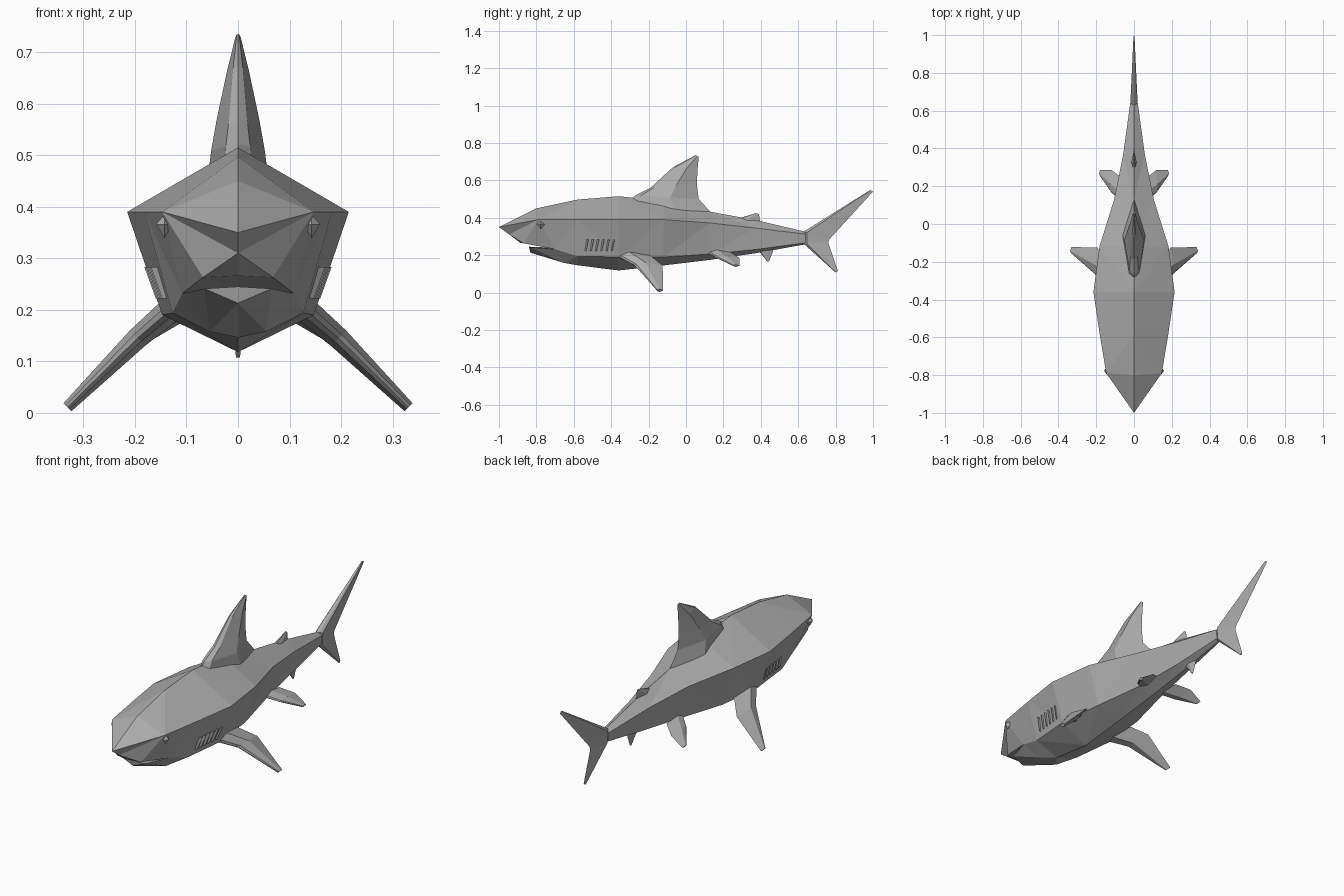
import bpy, bmesh
from mathutils import Vector

cube = bpy.data.objects.get("Cube")
if cube:
    bpy.data.objects.remove(cube, do_unlink=True)

# One flat grey for the whole animal
GREY = (0.42, 0.42, 0.42, 1)
grey = bpy.data.materials.new("shark grey")
grey.use_nodes = True
grey.diffuse_color = GREY
grey.node_tree.nodes["Principled BSDF"].inputs["Base Color"].default_value = GREY


def finish(name, bm, mirror=False):
    """Turn a bmesh into an object, mirrored across x = 0 if asked."""
    if mirror:
        geom = bm.verts[:] + bm.edges[:] + bm.faces[:]
        copy = bmesh.ops.duplicate(bm, geom=geom)["geom"]
        for v in copy:
            if isinstance(v, bmesh.types.BMVert):
                v.co.x *= -1
        bmesh.ops.remove_doubles(bm, verts=bm.verts[:], dist=0.0005)
    bmesh.ops.recalc_face_normals(bm, faces=bm.faces[:])
    me = bpy.data.meshes.new(name)
    bm.to_mesh(me)
    bm.free()
    me.materials.append(grey)
    ob = bpy.data.objects.new(name, me)
    bpy.context.collection.objects.link(ob)
    return ob


# Body: half rings of top, side edge, lower edge and keel
RINGS = [  # y, top z, side x, side z, lower x, lower z, keel z
    (-0.58, 0.497, 0.182, 0.39, 0.127, 0.194, 0.146),
    (-0.36, 0.515, 0.215, 0.39, 0.147, 0.190, 0.118),
    (-0.12, 0.490, 0.183, 0.39, 0.122, 0.190, 0.145),
    (0.13, 0.432, 0.105, 0.372, 0.070, 0.206, 0.175),
    (0.37, 0.388, 0.057, 0.345, 0.040, 0.230, 0.210),
    (0.64, 0.325, 0.020, 0.312, 0.014, 0.266, 0.258),
]
bm = bmesh.new()
rings = [[bm.verts.new(p) for p in ((0, y, zt), (w, y, zs), (wl, y, zl), (0, y, zb))]
         for y, zt, w, zs, wl, zl, zb in RINGS]
for a, b in zip(rings, rings[1:]):
    for i in range(3):
        bm.faces.new((a[i], a[i + 1], b[i + 1], b[i]))
bm.faces.new(rings[-1])

# Head: snout, lips, open mouth and jaw joined to the first ring
HEAD = {
    "tip": (0, -1, 0.35), "under": (0, -0.945, 0.31), "crown": (0, -0.80, 0.45),
    "brow": (0.147, -0.79, 0.39), "lip": (0, -0.885, 0.266), "lip_side": (0.068, -0.868, 0.263),
    "corner": (0.108, -0.70, 0.232), "jaw": (0, -0.84, 0.245), "jaw_side": (0.065, -0.832, 0.241),
    "chin": (0, -0.832, 0.213), "chin_side": (0.055, -0.65, 0.158), "throat": (0, -0.71, 0.243),
}
v = {k: bm.verts.new(p) for k, p in HEAD.items()}
v["top"], v["side"], v["low"], v["keel"] = rings[0]
for f in ("tip brow crown", "tip under brow", "under lip lip_side", "under lip_side brow",
          "brow lip_side corner", "crown brow side top", "brow corner low side",
          "lip throat corner lip_side", "jaw jaw_side corner throat", "jaw chin jaw_side",
          "jaw_side chin chin_side", "jaw_side chin_side corner", "corner chin_side low",
          "chin keel chin_side", "chin_side keel low"):
    bm.faces.new([v[k] for k in f.split()])
bmesh.ops.triangulate(bm, faces=bm.faces[:])
finish("body", bm, mirror=True)


def fin(name, sections, normal, bulge=0.4, mirror=False):
    """Loft diamond sections: (x, (lead y, z), (trail y, z), half thickness)."""
    n = Vector(normal).normalized()
    bm = bmesh.new()
    loops = []
    for x, lead, trail, t in sections:
        a, b = Vector((x, *lead)), Vector((x, *trail))
        m = a.lerp(b, bulge)
        front = a.lerp(b, bulge * 0.15)
        pts = (a, front + n * t * 0.45, m + n * t, b, m - n * t, front - n * t * 0.45)
        loops.append([bm.verts.new(p) for p in pts])
    for p, q in zip(loops, loops[1:]):
        for i in range(6):
            j = (i + 1) % 6
            bm.faces.new((p[i], p[j], q[j], q[i]))
    bm.faces.new(loops[0])
    bm.faces.new(loops[-1])
    finish(name, bm, mirror)


fin("dorsal_fin", [
    (0, (-0.31, 0.48), (0.14, 0.42), 0.060),
    (0, (-0.27, 0.52), (0.068, 0.50), 0.052),
    (0, (-0.19, 0.56), (0.058, 0.58), 0.041),
    (0, (-0.07, 0.67), (0.062, 0.66), 0.021),
    (0, (0.053, 0.735), (0.068, 0.725), 0.005)], (1, 0, 0), 0.55)
fin("second_dorsal_fin", [
    (0, (0.25, 0.385), (0.40, 0.35), 0.016),
    (0, (0.30, 0.402), (0.395, 0.385), 0.011),
    (0, (0.375, 0.425), (0.39, 0.42), 0.003)], (1, 0, 0))
fin("anal_fin", [
    (0, (0.37, 0.235), (0.47, 0.245), 0.014),
    (0, (0.40, 0.21), (0.465, 0.22), 0.010),
    (0, (0.435, 0.165), (0.445, 0.168), 0.003)], (1, 0, 0))
fin("tail_fin", [
    (0, (0.80, 0.107), (0.812, 0.115), 0.004),
    (0, (0.63, 0.26), (0.76, 0.268), 0.016),
    (0, (0.63, 0.326), (0.765, 0.283), 0.019),
    (0, (0.985, 0.548), (1.0, 0.54), 0.003)], (1, 0, 0), 0.12)
fin("pectoral_fins", [
    (0.125, (-0.385, 0.205), (-0.20, 0.205), 0.025),
    (0.195, (-0.275, 0.145), (-0.125, 0.145), 0.021),
    (0.331, (-0.155, 0.011), (-0.122, 0.011), 0.011)], (0.7, 0, 0.7), mirror=True)
fin("pelvic_fins", [
    (0.060, (0.115, 0.215), (0.24, 0.215), 0.016),
    (0.118, (0.165, 0.185), (0.285, 0.185), 0.013),
    (0.180, (0.255, 0.143), (0.285, 0.143), 0.008)], (0.55, 0, 0.8), mirror=True)

# Eyes: small faceted diamonds
bm = bmesh.new()
c = Vector((0.143, -0.777, 0.362))
ring = [bm.verts.new(c + Vector(o)) for o in
        ((0, -0.022, 0.004), (0, 0, 0.023), (0, 0.022, 0.004), (0, 0, -0.023))]
poles = [bm.verts.new(c + Vector((s, 0, 0.004))) for s in (0.016, -0.016)]
for p in poles:
    for i in range(4):
        bm.faces.new((p, ring[i], ring[(i + 1) % 4]))
finish("eyes", bm, mirror=True)

# Gills: a row of thin slanted wedges lying on each flank
bm = bmesh.new()
for i in range(6):
    y = -0.54 + i * 0.028
    w = 0.138 + 0.09 * (y + 0.54)       # flank half width at the foot of the gill
    foot, head = Vector((w, y, 0.222)), Vector((w + 0.022, y + 0.012, 0.283))
    ends = []
    for p in (foot, head):
        ends.append([bm.verts.new(p + Vector(o)) for o in
                     ((-0.008, -0.008, 0), (0.009, 0.006, 0), (-0.008, 0.008, 0))])
    for k in range(3):
        m = (k + 1) % 3
        bm.faces.new((ends[0][k], ends[0][m], ends[1][m], ends[1][k]))
    bm.faces.new(ends[0])
    bm.faces.new(ends[1])
finish("gills", bm, mirror=True)
